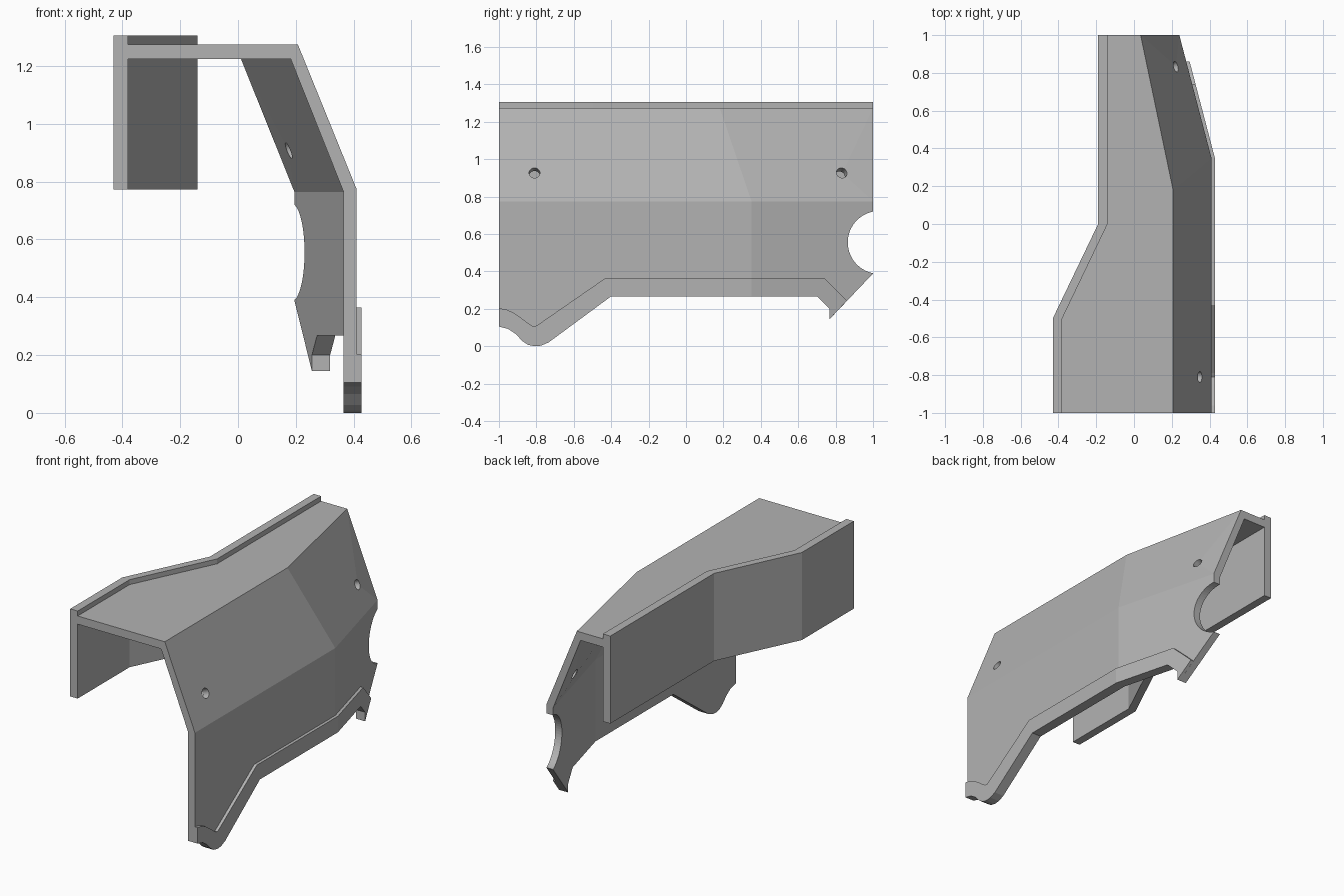
import bpy, bmesh, math
from mathutils import Vector

if "Cube" in bpy.data.objects:
    bpy.data.objects.remove(bpy.data.objects["Cube"])

grey = bpy.data.materials.new("plain grey")
grey.diffuse_color = (0.45, 0.45, 0.45, 1)
grey.use_nodes = True
grey.node_tree.nodes["Principled BSDF"].inputs["Base Color"].default_value = grey.diffuse_color


def make(name, bm):
    bmesh.ops.recalc_face_normals(bm, faces=bm.faces)
    me = bpy.data.meshes.new(name)
    bm.to_mesh(me)
    bm.free()
    ob = bpy.data.objects.new(name, me)
    bpy.context.collection.objects.link(ob)
    me.materials.append(grey)
    return ob


def loft(name, sections):
    """Closed skin through matching closed sections, capped at both ends."""
    bm = bmesh.new()
    rings = [[bm.verts.new(p) for p in s] for s in sections]
    n = len(rings[0])
    for a, b in zip(rings, rings[1:]):
        for i in range(n):
            j = (i + 1) % n
            bm.faces.new((a[i], a[j], b[j], b[i]))
    bm.faces.new(rings[0])
    bm.faces.new(rings[-1])
    return make(name, bm)


def cut(ob, cutter):
    cutter.hide_render = True
    cutter.hide_viewport = True
    mod = ob.modifiers.new("cut", 'BOOLEAN')
    mod.operation = 'DIFFERENCE'
    mod.solver = 'EXACT'
    mod.object = cutter


def cylinder(name, centre, axis, radius, depth, sides):
    bm = bmesh.new()
    bmesh.ops.create_cone(bm, cap_ends=True, segments=sides,
                          radius1=radius, radius2=radius, depth=depth)
    ob = make(name, bm)
    ob.location = centre
    ob.rotation_mode = 'QUATERNION'
    ob.rotation_quaternion = Vector(axis).to_track_quat('Z', 'Y')
    return ob


def section(left, left_y, top, top_y, knee, knee_y):
    """Hooked cross-section: left wall, top plate, sloped panel, right wall."""
    inner = left + 0.05
    return [(left, left_y, 1.305), (left, left_y, 0.772),
            (inner, left_y, 0.772), (inner, left_y, 1.225),
            (top - 0.025, top_y, 1.225), (knee - 0.045, knee_y, 0.765),
            (knee - 0.045, knee_y, -0.1), (knee, knee_y, -0.1),
            (knee, knee_y, 0.775), (top, top_y, 1.275),
            (inner, left_y, 1.275), (inner, left_y, 1.305)]


# Folded guard body
body = loft("guard_body", [
    section(-0.43, -1, 0.207, -1, 0.41, -1),
    section(-0.43, -0.5, 0.207, -0.5, 0.41, -0.5),
    section(-0.19, 0, 0.207, 0, 0.41, 0),
    section(-0.19, 0.25, 0.207, 0.18, 0.41, 0.35),
    section(-0.19, 1, 0.035, 1, 0.24, 1)])


def wall_x(y):
    return 0.41 - 0.17 * max(0, y - 0.35) / 0.65


# Lower outline of the right wall, and the matching upper edge of the band
lower = [(-1, 0.105), (-0.95, 0.092), (-0.91, 0.065), (-0.875, 0.028),
         (-0.845, 0.008), (-0.81, 0), (-0.775, 0.003), (-0.735, 0.02),
         (-0.4, 0.267), (0.35, 0.267), (0.70, 0.267), (0.768, 0.2),
         (0.768, 0.145)]
upper = [(-1, 0.203), (-0.96, 0.196), (-0.92, 0.178), (-0.88, 0.15),
         (-0.85, 0.127), (-0.825, 0.11), (-0.81, 0.105), (-0.79, 0.116),
         (-0.43, 0.365), (0.35, 0.365), (0.738, 0.365), (0.81, 0.295),
         (0.861, 0.244)]

# Trim the wall to the outline
outline = [(-1.1, -0.3), (-1.1, 0.105)] + lower + [(1.1, 0.494), (1.1, -0.3)]
cut(body, loft("outline_cutter", [[(x, y, z) for y, z in outline]
                                  for x in (0.08, 0.6)]))

# Round notch in the rear edge
cut(body, cylinder("notch_cutter", (0.25, 1.033, 0.555), (1, 0, 0), 0.168, 0.5, 64))

# Bolt holes square to the sloped panel
for name, y, axis in (("front_hole_cutter", -0.81, (0.925, 0, 0.38)),
                      ("rear_hole_cutter", 0.833, (0.9, 0.23, 0.37))):
    cut(body, cylinder(name, (wall_x(y) - 0.061, y, 0.927), axis, 0.029, 0.25, 32))

# Raised band along the bottom edge
t = 0.018
loft("edge_band", [[(wall_x(a), a, za), (wall_x(a) + t, a, za),
                    (wall_x(b) + t, b, zb), (wall_x(b), b, zb)]
                   for (a, za), (b, zb) in zip(lower, upper)])
